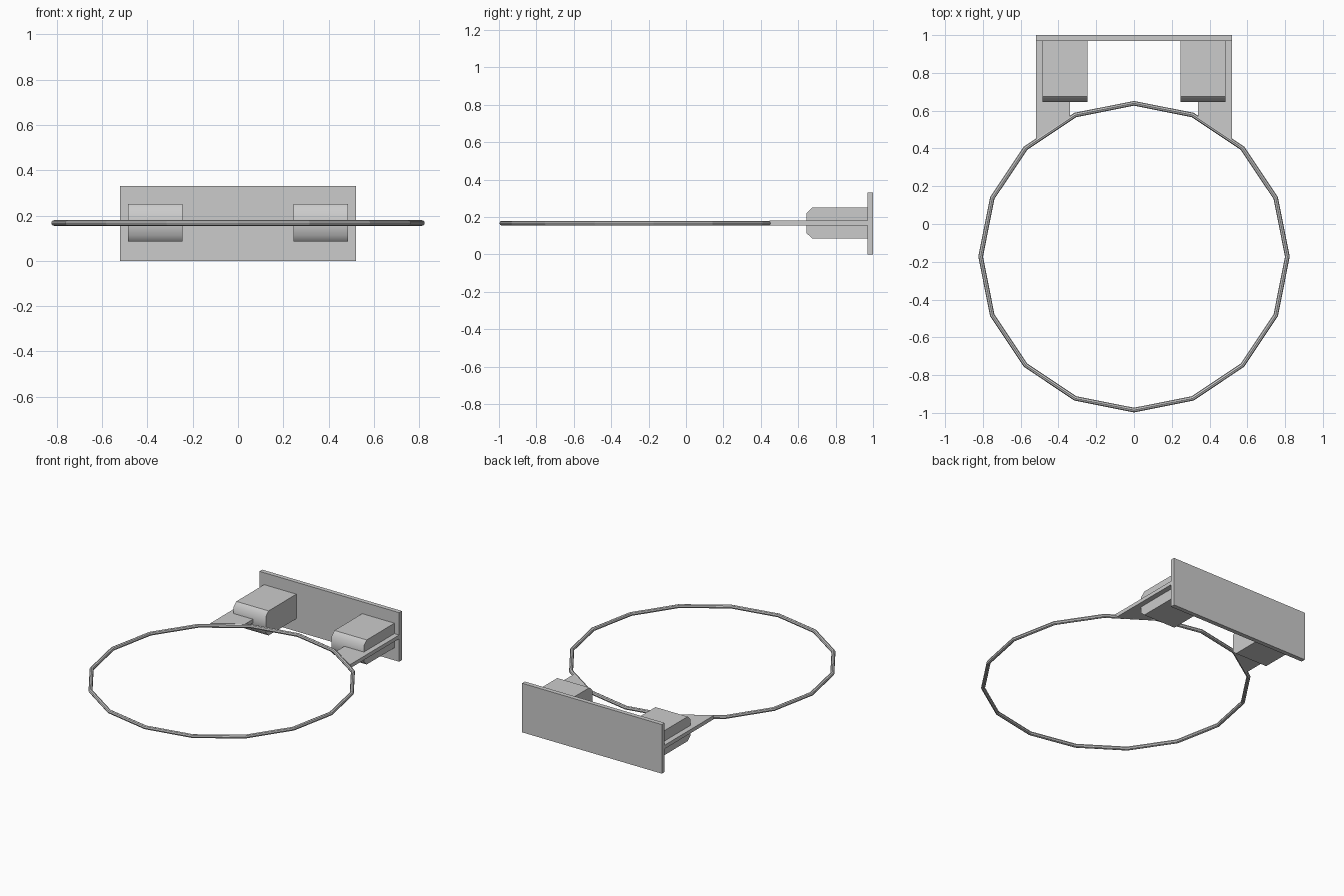
import bpy, bmesh

if "Cube" in bpy.data.objects:
    bpy.data.objects.remove(bpy.data.objects["Cube"])


def prism(name, pts, axis, lo, hi, smooth_faces=()):
    """Extrude a 2D profile along x (points are y,z) or z (points are x,y)."""
    bm = bmesh.new()

    def place(p, t):
        return (t, p[0], p[1]) if axis == 'x' else (p[0], p[1], t)

    a = [bm.verts.new(place(p, lo)) for p in pts]
    b = [bm.verts.new(place(p, hi)) for p in pts]
    bm.faces.new(a)
    bm.faces.new(b[::-1])
    n = len(pts)
    for i in range(n):
        j = (i + 1) % n
        f = bm.faces.new((a[i], b[i], b[j], a[j]))
        f.smooth = i in smooth_faces
    # keep edges sharp unless both neighbours are smooth
    for e in bm.edges:
        e.smooth = all(f.smooth for f in e.link_faces)
    bmesh.ops.recalc_face_normals(bm, faces=bm.faces)
    me = bpy.data.meshes.new(name)
    bm.to_mesh(me)
    bm.free()
    ob = bpy.data.objects.new(name, me)
    bpy.context.collection.objects.link(ob)
    return ob


def mirror_x(ob):
    ob.modifiers.new("Mirror", 'MIRROR').use_axis[0] = True


# Sixteen-sided rim
bpy.ops.mesh.primitive_torus_add(major_segments=16, minor_segments=8,
                                 major_radius=0.812, minor_radius=0.0125,
                                 location=(0, -0.173, 0.167))
bpy.context.object.name = "rim"

# Upright mounting plate
prism("back_plate", [(0.97, 0), (1.0, 0), (1.0, 0.33), (0.97, 0.33)],
      'x', -0.52, 0.52)

# Flat arms joining the rim to the plate
mirror_x(prism("rim_arm", [(0.34, 0.563), (0.52, 0.446), (0.52, 0.97), (0.34, 0.97)],
               'z', 0.155, 0.18))

# Bracket blocks with softened front edges
mirror_x(prism("bracket_block",
               [(0.97, 0.25), (0.675, 0.25), (0.645, 0.222),
                (0.645, 0.113), (0.675, 0.085), (0.97, 0.085)],
               'x', 0.245, 0.485, smooth_faces=(1, 2, 3)))
